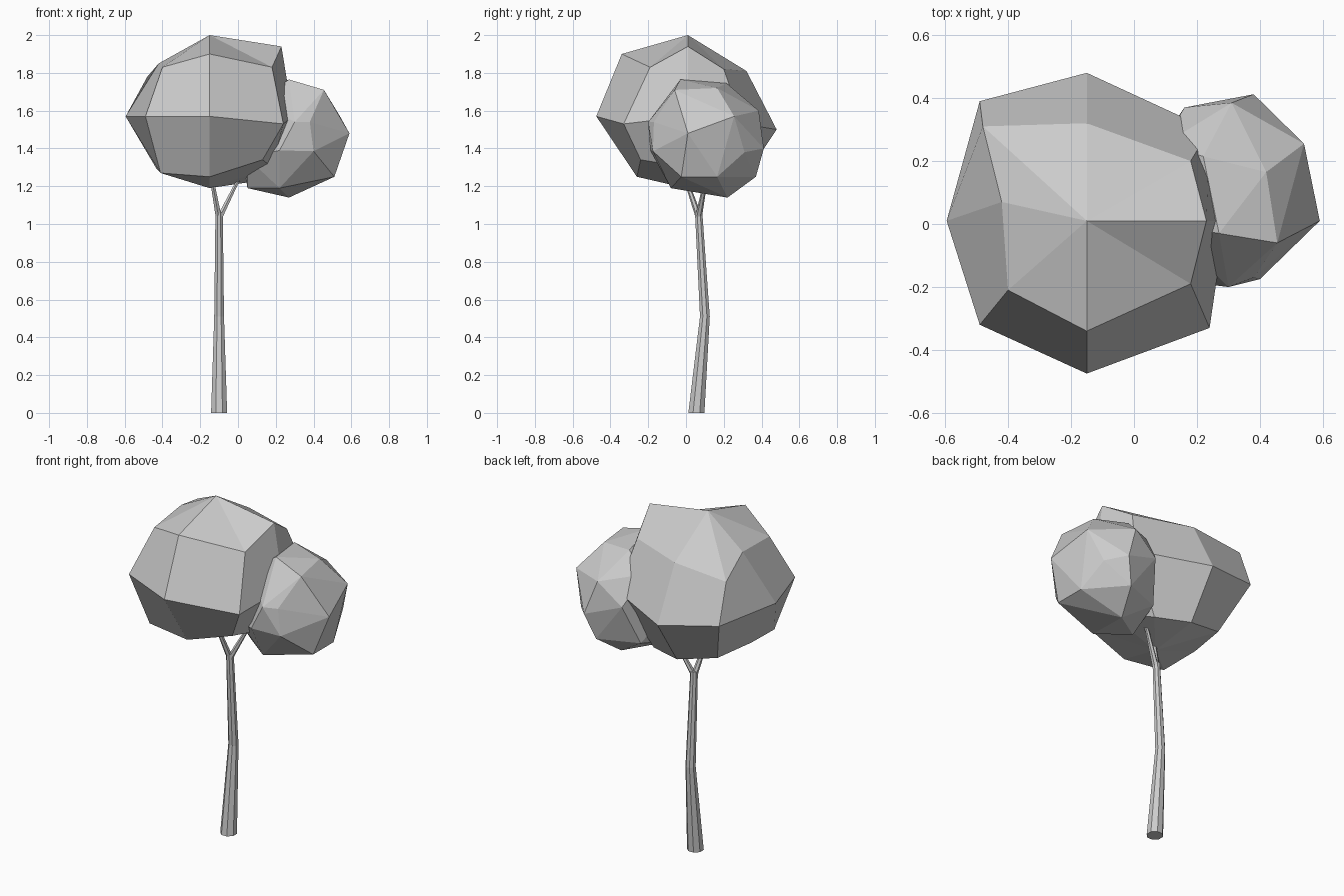
import bpy, bmesh, math
from mathutils import Vector


def finish(name, bm):
    bmesh.ops.recalc_face_normals(bm, faces=bm.faces)
    mesh = bpy.data.meshes.new(name)
    bm.to_mesh(mesh)
    bm.free()
    obj = bpy.data.objects.new(name, mesh)
    bpy.context.collection.objects.link(obj)


def bridge(bm, rings):
    n = len(rings[0])
    for a, b in zip(rings, rings[1:]):
        for i in range(n):
            j = (i + 1) % n
            bm.faces.new((a[i], a[j], b[j], b[i]))


def tube(name, path, sides):
    # path entries: x, y, z, radius
    bm = bmesh.new()
    rings = []
    for x, y, z, r in path:
        angles = [2 * math.pi * (i + 0.5) / sides for i in range(sides)]
        rings.append([bm.verts.new((x + r * math.cos(a), y + r * math.sin(a), z)) for a in angles])
    bridge(bm, rings)
    bm.faces.new(rings[0])
    bm.faces.new(rings[-1])
    finish(name, bm)


# Bent trunk and its fork
tube("trunk", [(-0.1, 0.055, 0, 0.046), (-0.1, 0.1, 0.51, 0.028), (-0.1, 0.067, 1.06, 0.021)], 8)
tube("left_branch", [(-0.103, 0.067, 1.04, 0.018), (-0.13, 0.015, 1.19, 0.013), (-0.14, 0, 1.27, 0.012)], 6)
tube("right_branch", [(-0.095, 0.067, 1.04, 0.018), (-0.01, 0.1, 1.21, 0.011), (0.06, 0.12, 1.32, 0.01)], 6)

# Large crown: distorted eight-sided ball, rings listed from +x anticlockwise
upper = [(0.23, 0.01, 1.94), (0.18, 0.20, 1.82), (-0.15, 0.32, 1.81), (-0.48, 0.31, 1.78),
         (-0.42, 0.07, 1.85), (-0.40, -0.21, 1.83), (-0.15, -0.34, 1.90), (0.18, -0.19, 1.83)]
middle = [(0.29, 0.01, 1.57), (0.24, 0.30, 1.53), (-0.15, 0.48, 1.50), (-0.49, 0.39, 1.55),
          (-0.595, 0.01, 1.57), (-0.49, -0.32, 1.57), (-0.15, -0.475, 1.57), (0.24, -0.33, 1.53)]
lower = [(0.18, 0.0, 1.30), (0.05, 0.23, 1.22), (-0.15, 0.30, 1.23), (-0.38, 0.25, 1.28),
         (-0.43, 0.0, 1.29), (-0.41, -0.24, 1.27), (-0.15, -0.26, 1.25), (0.13, -0.24, 1.34)]
bm = bmesh.new()
rings = [[bm.verts.new(p) for p in ring] for ring in (upper, middle, lower)]
bridge(bm, rings)
for ring, tip in ((rings[0], (-0.15, 0.01, 2.0)), (rings[-1], (-0.15, 0.0, 1.19))):
    pole = bm.verts.new(tip)
    for i in range(8):
        bm.faces.new((ring[i], ring[(i + 1) % 8], pole))
finish("large_crown", bm)

# Small crown: convex faceted ball
points = [(0.59, 0.01, 1.48),
          (0.455, -0.06, 1.71), (0.42, 0.165, 1.72), (0.54, 0.255, 1.57), (0.47, 0.31, 1.38),
          (0.51, 0.165, 1.25), (0.51, -0.025, 1.25), (0.40, -0.175, 1.385), (0.38, -0.17, 1.54),
          (0.27, -0.03, 1.765), (0.22, 0.215, 1.745), (0.31, 0.385, 1.60), (0.38, 0.412, 1.40),
          (0.33, 0.37, 1.25), (0.27, 0.22, 1.14), (0.22, -0.08, 1.19), (0.22, -0.19, 1.39),
          (0.30, -0.20, 1.54), (0.16, 0.37, 1.48), (0.10, 0.28, 1.25), (0.05, 0.05, 1.19),
          (0.05, -0.07, 1.35), (0.10, 0.0, 1.65), (0.09, 0.25, 1.65), (0.02, 0.14, 1.40)]
bm = bmesh.new()
for p in points:
    bm.verts.new(Vector(p))
hull = bmesh.ops.convex_hull(bm, input=bm.verts)
bmesh.ops.delete(bm, geom=[v for v in bm.verts if not v.link_faces], context='VERTS')
finish("small_crown", bm)
